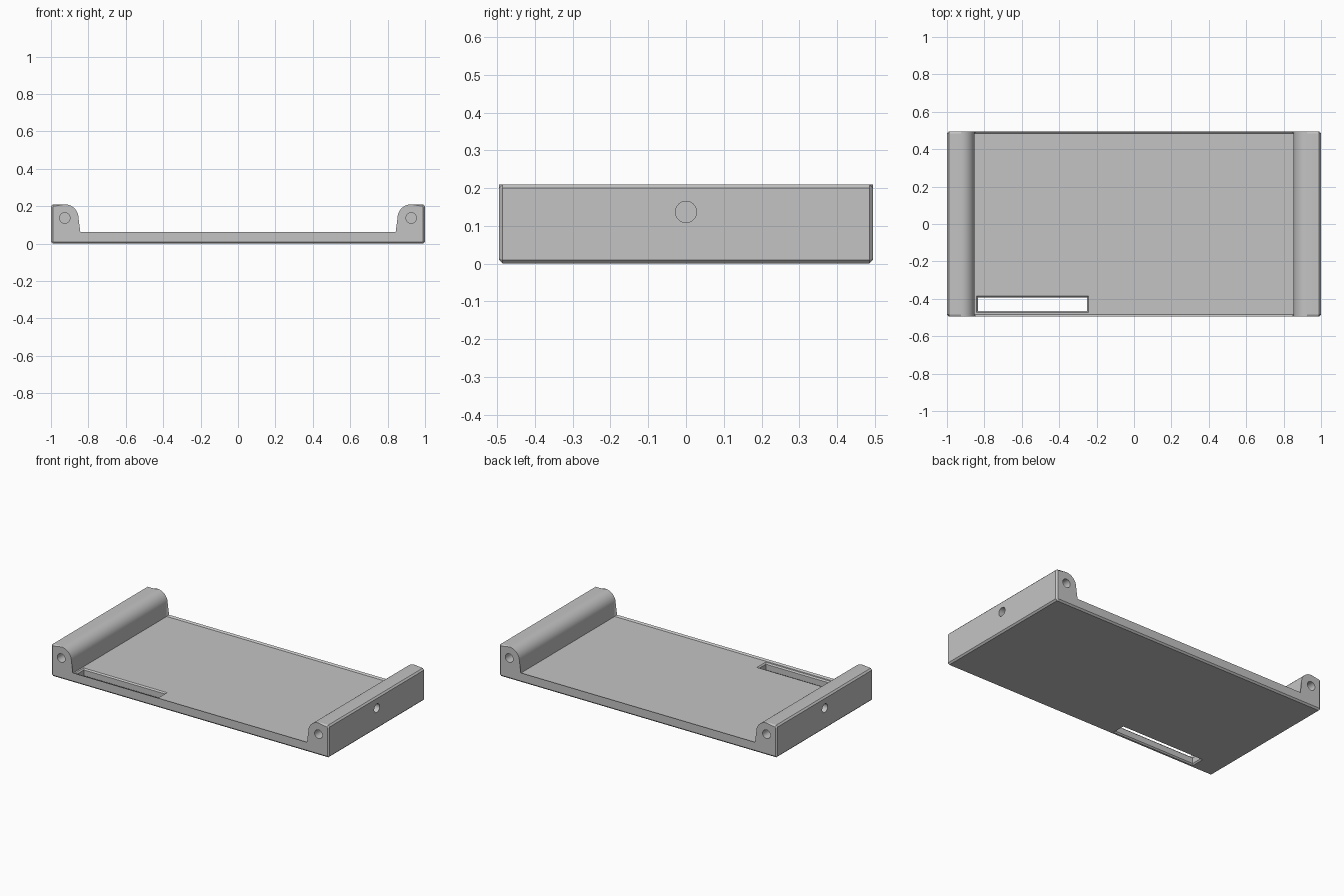
import bpy, bmesh, math
from mathutils import Matrix

old = bpy.data.objects.get("Cube")
if old:
    bpy.data.objects.remove(old, do_unlink=True)

HALF_DEPTH, HEIGHT, FLOOR, CHAMFER = 0.495, 0.21, 0.053, 0.01
HOLE_X, HOLE_Z, HOLE_R, ROUND_R = 0.926, 0.137, 0.028, 0.073

grey = bpy.data.materials.new("light_grey")
grey.use_nodes = True
colour = (0.55, 0.55, 0.55, 1)
grey.diffuse_color = colour
grey.node_tree.nodes["Principled BSDF"].inputs["Base Color"].default_value = colour


def make_object(name, bm):
    bmesh.ops.recalc_face_normals(bm, faces=bm.faces)
    mesh = bpy.data.meshes.new(name)
    bm.to_mesh(mesh)
    bm.free()
    mesh.materials.append(grey)
    obj = bpy.data.objects.new(name, mesh)
    bpy.context.collection.objects.link(obj)
    return obj


def loft(sections):
    """Join equal-length closed sections and cap both ends."""
    bm = bmesh.new()
    rings = [[bm.verts.new(p) for p in s] for s in sections]
    n = len(rings[0])
    for a, b in zip(rings, rings[1:]):
        for i in range(n):
            j = (i + 1) % n
            bm.faces.new((a[i], a[j], b[j], b[i]))
    bm.faces.new(rings[0])
    bm.faces.new(rings[-1])
    return bm


def hole(x, y, axis):
    """Blind round hole cutter centred on a face."""
    bm = bmesh.new()
    turn = Matrix.Rotation(math.pi / 2, 4, axis)
    bmesh.ops.create_cone(bm, cap_ends=True, segments=32, radius1=HOLE_R,
                          radius2=HOLE_R, depth=0.18,
                          matrix=Matrix.Translation((x, y, HOLE_Z)) @ turn)
    return make_object("hole_cutter", bm)


def cut(target, cutter):
    mod = target.modifiers.new("cut", "BOOLEAN")
    mod.operation = "DIFFERENCE"
    mod.solver = "EXACT"
    mod.object = cutter
    cutter.hide_render = True
    bpy.context.view_layer.objects.active = target
    bpy.ops.object.modifier_apply(modifier=mod.name)
    bpy.data.objects.remove(cutter, do_unlink=True)


# Tray profile: flat floor with a rounded rail at each side
half = [(1 - CHAMFER, 0), (1, CHAMFER), (1, HEIGHT - CHAMFER), (1 - CHAMFER, HEIGHT)]
for i in range(17):
    a = math.pi / 2 * (1 + i / 16)
    half.append((HOLE_X + ROUND_R * math.cos(a), HOLE_Z + ROUND_R * math.sin(a)))
half.append((HOLE_X - ROUND_R, FLOOR))
profile = half + [(-x, z) for x, z in reversed(half)]

bm = loft([[(x, y, z) for x, z in profile] for y in (-HALF_DEPTH, HALF_DEPTH)])
# Chamfer the outline of both ends
rim = [e for e in bm.edges if abs(e.verts[0].co.y - e.verts[1].co.y) < 0.001]
bmesh.ops.bevel(bm, geom=rim, offset=CHAMFER, offset_type="OFFSET",
                segments=1, affect="EDGES", clamp_overlap=False)
tray = make_object("tray", bm)

# Long slot near the front edge, flared at top and bottom
sections = []
for z, g in ((-0.01, 0.018), (0.008, 0), (FLOOR - 0.008, 0), (FLOOR + 0.01, 0.018)):
    x0, x1, y0, y1 = -0.834 - g, -0.25 + g, -0.465 - g, -0.392 + g
    sections.append([(x0, y0, z), (x1, y0, z), (x1, y1, z), (x0, y1, z)])
cut(tray, make_object("slot_cutter", loft(sections)))

# Screw holes in the ends and outer sides of the rails
for side in (-1, 1):
    cut(tray, hole(side, 0, "Y"))
    for end in (-1, 1):
        cut(tray, hole(side * HOLE_X, end * HALF_DEPTH, "X"))

bpy.ops.object.select_all(action="DESELECT")
tray.select_set(True)
bpy.context.view_layer.objects.active = tray
bpy.ops.object.shade_smooth_by_angle(angle=math.radians(25))
